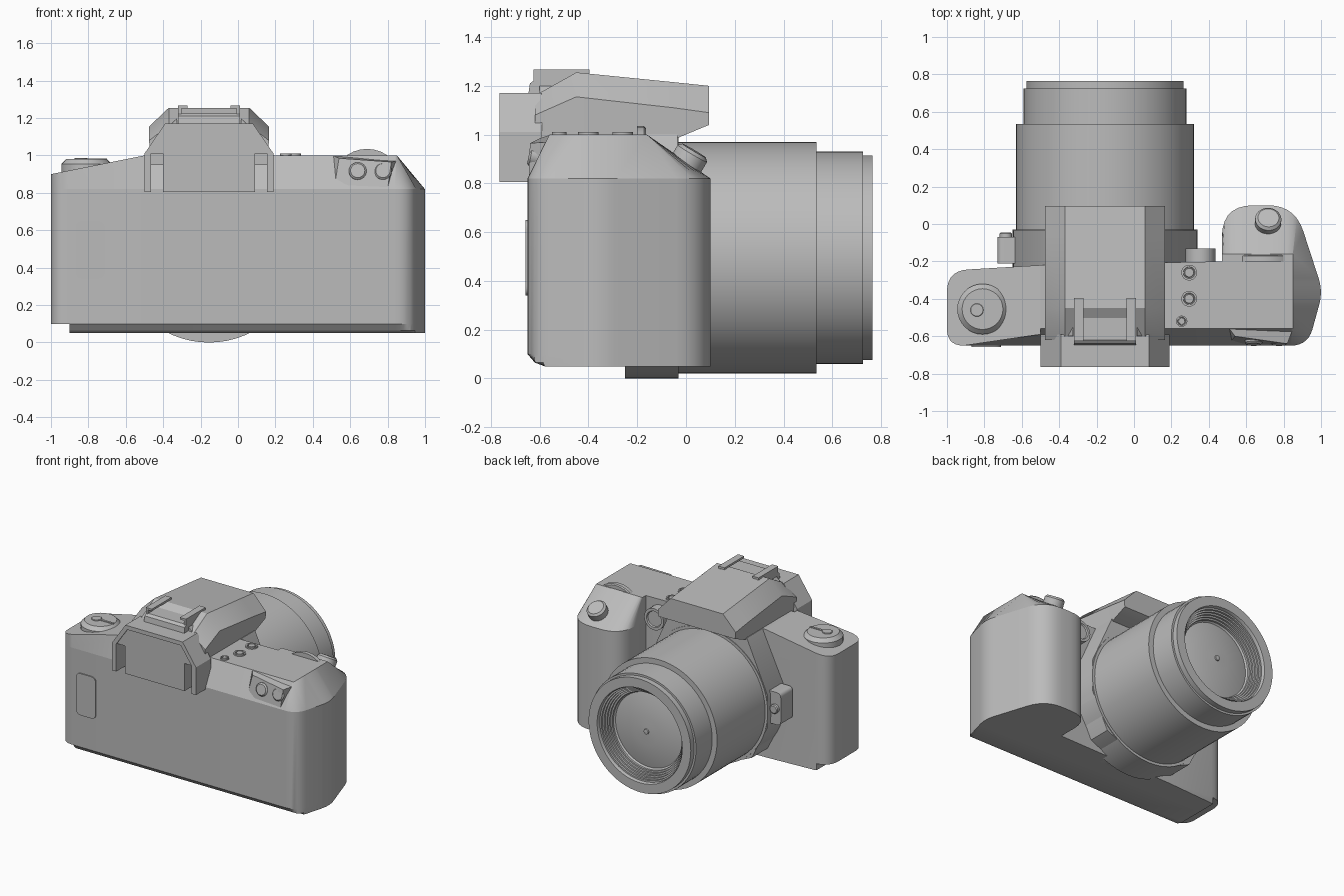
import bpy, bmesh, math
from mathutils import Vector

cube = bpy.data.objects.get("Cube")
if cube:
    bpy.data.objects.remove(cube, do_unlink=True)

grey = bpy.data.materials.new("mid grey")
grey.use_nodes = True
grey.diffuse_color = (0.5, 0.5, 0.5, 1)
grey.node_tree.nodes["Principled BSDF"].inputs["Base Color"].default_value = (0.5, 0.5, 0.5, 1)
parts = []
CX, CZ = -0.155, 0.495     # lens axis


def loft(name, rings):
    """Skin equal-length rings of points and close both ends."""
    bm = bmesh.new()
    loops = [[bm.verts.new(p) for p in ring] for ring in rings]
    n = len(loops[0])
    for a, b in zip(loops, loops[1:]):
        for i in range(n):
            j = (i + 1) % n
            bm.faces.new((a[i], a[j], b[j], b[i]))
    bm.faces.new(loops[0][::-1])
    bm.faces.new(loops[-1])
    bmesh.ops.remove_doubles(bm, verts=bm.verts, dist=0.0004)
    bmesh.ops.recalc_face_normals(bm, faces=bm.faces)
    mesh = bpy.data.meshes.new(name)
    bm.to_mesh(mesh)
    bm.free()
    mesh.materials.append(grey)
    ob = bpy.data.objects.new(name, mesh)
    bpy.context.collection.objects.link(ob)
    parts.append(ob)
    return ob


def slab_y(name, outline, y0, y1):
    """Extrude an x-z outline along y."""
    return loft(name, [[(x, y, z) for x, z in outline] for y in (y0, y1)])


def slab_x(name, outline, x0, x1):
    """Extrude a y-z outline along x."""
    return loft(name, [[(x, y, z) for y, z in outline] for x in (x0, x1)])


def box(name, x0, x1, y0, y1, z0, z1):
    return slab_x(name, [(y0, z0), (y1, z0), (y1, z1), (y0, z1)], x0, x1)


def turned(name, base, axis, profile, n=32):
    """Turn a (radius, distance) profile about an axis through base."""
    turn = Vector(axis).to_track_quat('Z', 'Y')
    angles = [math.tau * i / n for i in range(n)]
    return loft(name, [[Vector(base) + turn @ Vector((r * math.cos(a), r * math.sin(a), d))
                        for a in angles] for r, d in profile])


def button(name, base, axis, r, h):
    e = min(r, h) * 0.2
    return turned(name, base, axis, [(r, 0), (r, h - e), (r - e, h)])


def rounded(corners, steps=7):
    """Round each (x, y, radius) corner of a closed outline."""
    out = []
    for i, (x, y, r) in enumerate(corners):
        p = Vector((x, y))
        if r == 0:
            out.append(p)
            continue
        u = (Vector(corners[i - 1][:2]) - p).normalized()
        v = (Vector(corners[(i + 1) % len(corners)][:2]) - p).normalized()
        t = r / math.tan(u.angle(v) / 2)
        for k in range(steps + 1):
            s = k / steps
            out.append(p + u * t * (1 - s) ** 2 + v * t * s ** 2)
    return out


def mirrored(half):
    """Complete an outline given as (offset from lens axis, z)."""
    return [(CX + x, z) for x, z in half] + [(CX - x, z) for x, z in reversed(half)]


# Body with hand grip, rounded lower back edge and stepped end
plan = rounded([(-1, -0.65, 0.09), (-0.5, -0.65, 0), (0.93, -0.65, 0.12), (1.01, -0.36, 0.25),
                (0.86, 0.1, 0.2), (0.47, 0.1, 0.17), (0.47, -0.2, 0), (-0.5, -0.22, 0),
                (-1, -0.25, 0.12)])
SEAM = 0.82
levels = [(0.05, -0.9, 0.07), (0.065, -0.9, 0.03), (0.1, -0.9, 0), (0.1, -1, 0), (SEAM, -1, 0)]
loft("body", [[(max(p.x, xmin), max(p.y, -0.65 + inset), z) for p in plan]
              for z, xmin, inset in levels])

# Top covers, sloping on the left end and faceted over the grip
left = [p for p in plan if p.x < -0.49]
loft("left_top_cover", [[(p.x, p.y, SEAM) for p in left],
                        [(p.x, max(p.y, -0.65 + 0.15 * max(0, p.x + 0.9)), 1.1 + 0.2 * p.x)
                         for p in left]])
right = [p for p in plan if p.x > -0.51]
loft("right_top_cover", [[(p.x, p.y, SEAM) for p in right],
                         [(min(p.x, 0.85), min(max(p.y, -0.56), -0.16), 1.0) for p in right]])

# Thumb panel with two buttons
loft("thumb_panel", [[(0.5, -0.56, 0.86), (0.56, -0.56, 0.83), (0.82, -0.56, 0.82),
                      (0.85, -0.56, 0.97), (0.51, -0.56, 0.998)],
                     [(0.52, -0.625, 0.86), (0.57, -0.64, 0.83), (0.8, -0.645, 0.82),
                      (0.82, -0.64, 0.965), (0.54, -0.6, 0.985)]])
for i, x in enumerate((0.64, 0.775)):
    button(f"thumb_button_{i + 1}", (x, -0.6, 0.91), (0, -1, 0.2), 0.047, 0.045)

# Lens housing and mount ring
slab_y("lens_housing", mirrored([(0.2, 0.05), (0.36, 0.12), (0.49, 0.38), (0.49, 0.62),
                                 (0.32, 1.0)]), -0.3, -0.035)
turned("mount_ring", (CX, -0.25, CZ), (0, 1, 0), [(0.495, 0), (0.495, 0.22)], 64)

# Lens barrel with ribbed front recess and glass
barrel = [(0.475, -0.1), (0.475, 0.535), (0.435, 0.535), (0.435, 0.725), (0.42, 0.725),
          (0.42, 0.765), (0.35, 0.765)]
for i in range(6):
    barrel += [(0.345 - i * 0.012, 0.755 - i * 0.015), (0.345 - i * 0.012, 0.74 - i * 0.015)]
barrel += [(0.275, 0.655), (0.2, 0.672), (0.1, 0.682), (0.02, 0.685), (0.018, 0.693), (0.002, 0.695)]
turned("lens", (CX, 0, CZ), (0, 1, 0), barrel, 64)

# Viewfinder hump, one section per (y, bottom, shoulder, top)
hump = [(-0.62, 0.95, 1.08, 1.16), (-0.45, 0.95, 1.155, 1.255),
        (-0.05, 0.98, 1.11, 1.215), (0.095, 1.04, 1.09, 1.2)]
loft("viewfinder_hump", [[(x, y, z) for x, z in mirrored([(0.315, b), (0.32, s), (0.215, t)])]
                         for y, b, s, t in hump])

# Eyepiece hood with a centre panel and side slots
slab_y("eyepiece_hood", mirrored([(0.31, 0.805), (0.345, 0.805), (0.345, 1.01), (0.235, 1.17)])
       [:4] + mirrored([(0.31, 0.805), (0.345, 0.805), (0.345, 1.01), (0.235, 1.17)])[4:]
       + [(CX - 0.31, 1.01), (CX - 0.22, 1.14), (CX + 0.22, 1.14), (CX + 0.31, 1.01)],
       -0.765, -0.59)
slab_y("eyepiece_panel", mirrored([(0.245, 0.805), (0.245, 1.01), (0.31, 1.01), (0.22, 1.14)]),
       -0.757, -0.6)

# Accessory shoe with folded rails
slab_x("shoe_base", [(-0.65, 1.14), (-0.64, 1.21), (-0.62, 1.225), (-0.39, 1.225), (-0.39, 1.14)],
       CX - 0.165, CX + 0.165)
for side, s in (("left", 1), ("right", -1)):
    rail = [(0.165, 1.2), (0.165, 1.267), (0.115, 1.267), (0.115, 1.252), (0.148, 1.252), (0.148, 1.2)]
    slab_y(f"shoe_rail_{side}", [(CX + s * x, z) for x, z in rail], -0.625, -0.395)
    # Fins beside the shoe
    loft(f"shoe_fin_{side}", [[(CX + s * 0.17, -0.44, 1.2), (CX + s * 0.17, -0.6, 1.12),
                               (CX + s * 0.17, -0.6, 1.2)],
                              [(CX + s * 0.27, -0.53, 1.1), (CX + s * 0.29, -0.6, 1.05),
                               (CX + s * 0.27, -0.6, 1.1)]])

# Rewind dial with a folded crank
button("rewind_dial", (-0.81, -0.455, 0.85), (0, 0, 1), 0.135, 0.13)
button("crank_knob", (-0.84, -0.46, 0.975), (0, 0, 1), 0.035, 0.012)
box("crank_arm", -0.84, -0.7, -0.468, -0.452, 0.975, 0.985)

# Shutter button, control wheel and top buttons
button("shutter_button", (0.715, -0.005, 0.87), (0.05, 0.5, 0.85), 0.07, 0.075)
button("control_wheel", (0.69, -0.2, 0.845), (0, 1, 0), 0.19, 0.035)
for i, (x, y, r) in enumerate(((0.295, -0.26, 0.042), (0.295, -0.4, 0.042), (0.255, -0.52, 0.03))):
    turned(f"top_button_{i + 1}", (x, y, 0.99), (0, 0, 1),
           [(r, 0), (r, 0.02), (r * 0.75, 0.02), (r * 0.7, 0.012), (r * 0.6, 0.012), (r * 0.55, 0.02)])

# Front button and lens release
turned("front_button", (0.355, -0.22, 0.88), (0, 1, 0),
       [(0.08, 0), (0.08, 0.09), (0.06, 0.09), (0.055, 0.08)])
release = rounded([(-0.73, 0.4, 0.035), (-0.6, 0.4, 0), (-0.6, 0.64, 0), (-0.73, 0.64, 0.035)])
slab_y("lens_release", release, -0.21, -0.07)
button("release_pin", (-0.685, -0.08, 0.52), (0, 1, 0), 0.033, 0.035)

# Film window on the back door
window = rounded([(-0.87, 0.34, 0.04), (-0.71, 0.34, 0.04), (-0.71, 0.65, 0.04), (-0.87, 0.65, 0.04)])
slab_y("film_window", window, -0.658, -0.649)

# Smooth curved walls, keep hard edges
bpy.ops.object.select_all(action='DESELECT')
for ob in parts:
    ob.select_set(True)
bpy.context.view_layer.objects.active = parts[0]
bpy.ops.object.shade_smooth_by_angle(angle=math.radians(28))
